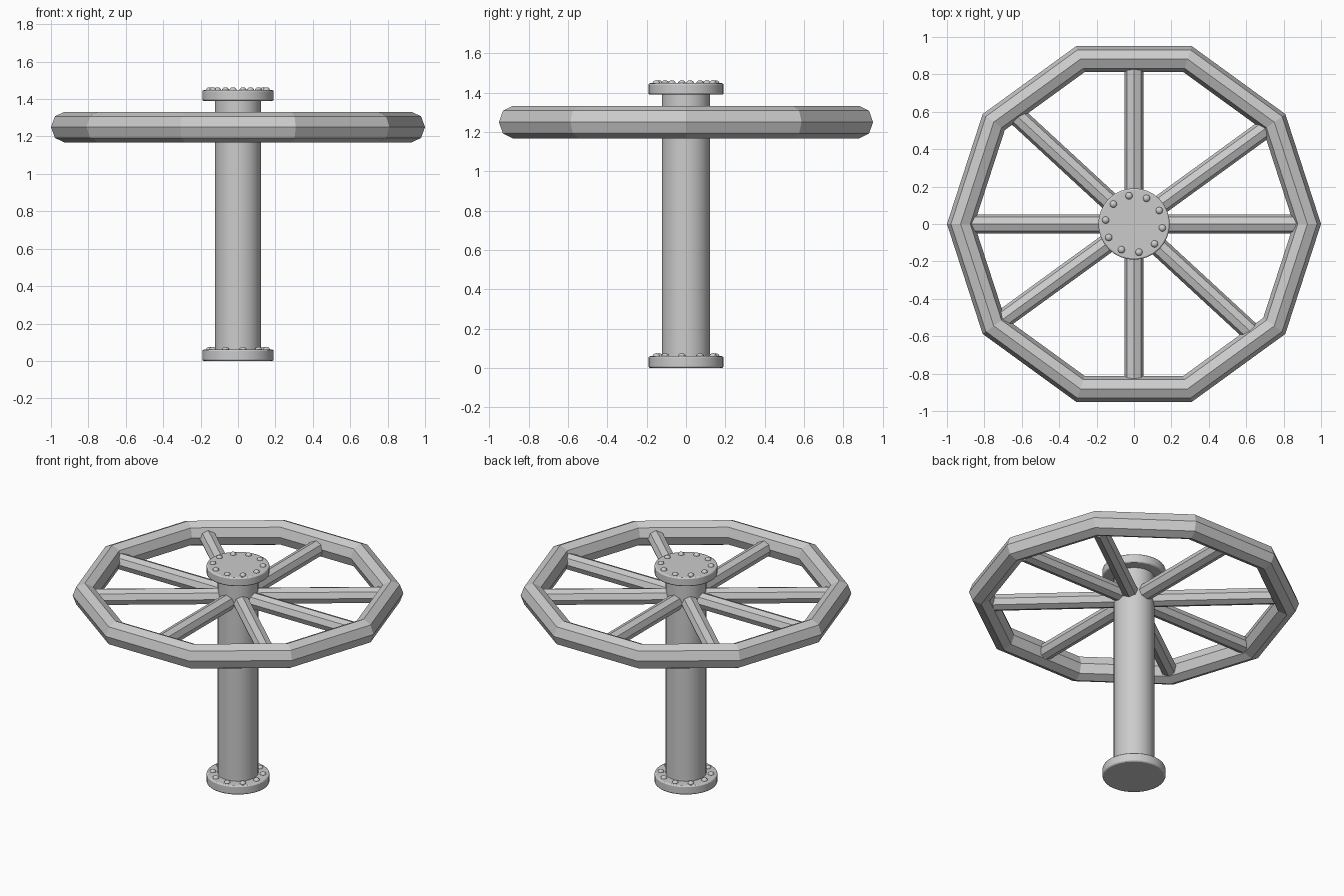
import bpy
from math import radians, cos, sin, pi

if "Cube" in bpy.data.objects:
    bpy.data.objects.remove(bpy.data.objects["Cube"])


def smooth(ob):
    bpy.ops.object.select_all(action='DESELECT')
    ob.select_set(True)
    bpy.context.view_layer.objects.active = ob
    bpy.ops.object.shade_smooth_by_angle(angle=radians(35))


def cylinder(name, radius, z0, z1, bevel=0.0):
    bpy.ops.mesh.primitive_cylinder_add(vertices=32, radius=radius, depth=z1 - z0,
                                        location=(0, 0, (z0 + z1) / 2))
    ob = bpy.context.object
    ob.name = name
    if bevel:
        mod = ob.modifiers.new("edge", 'BEVEL')
        mod.width = bevel
        mod.segments = 2
        mod.limit_method = 'ANGLE'
    smooth(ob)
    return ob


def bolts(name, z):
    for i in range(10):
        a = radians(28) + i * 2 * pi / 10
        bpy.ops.mesh.primitive_uv_sphere_add(segments=12, ring_count=8, radius=0.019,
                                             location=(0.153 * cos(a), 0.153 * sin(a), z))
        ob = bpy.context.object
        ob.name = f"{name}_{i + 1}"
        ob.scale.z = 0.8
        smooth(ob)


# Pipe shaft with a bolted flange at each end
cylinder("shaft", 0.123, 0.02, 1.42)
cylinder("bottom_flange", 0.191, 0.0, 0.06, 0.008)
cylinder("top_flange", 0.191, 1.39, 1.448, 0.008)
bolts("bottom_bolt", 0.06)
bolts("top_bolt", 1.448)

# Ten-sided wheel rim with an octagonal section, slightly taller than wide
bpy.ops.mesh.primitive_torus_add(major_segments=10, minor_segments=8,
                                 major_radius=0.927, minor_radius=0.073,
                                 location=(0, 0, 1.25))
rim = bpy.context.object
rim.name = "wheel_rim"
rim.scale.z = 0.082 / 0.073

# Four octagonal bars crossing the shaft make eight spokes
for i, deg in enumerate((0, 36, 90, 137.3)):
    bpy.ops.mesh.primitive_cylinder_add(vertices=8, radius=0.052, depth=1.73,
                                        location=(0, 0, 1.24),
                                        rotation=(0, pi / 2, radians(deg)))
    bpy.context.object.name = f"spoke_bar_{i + 1}"
